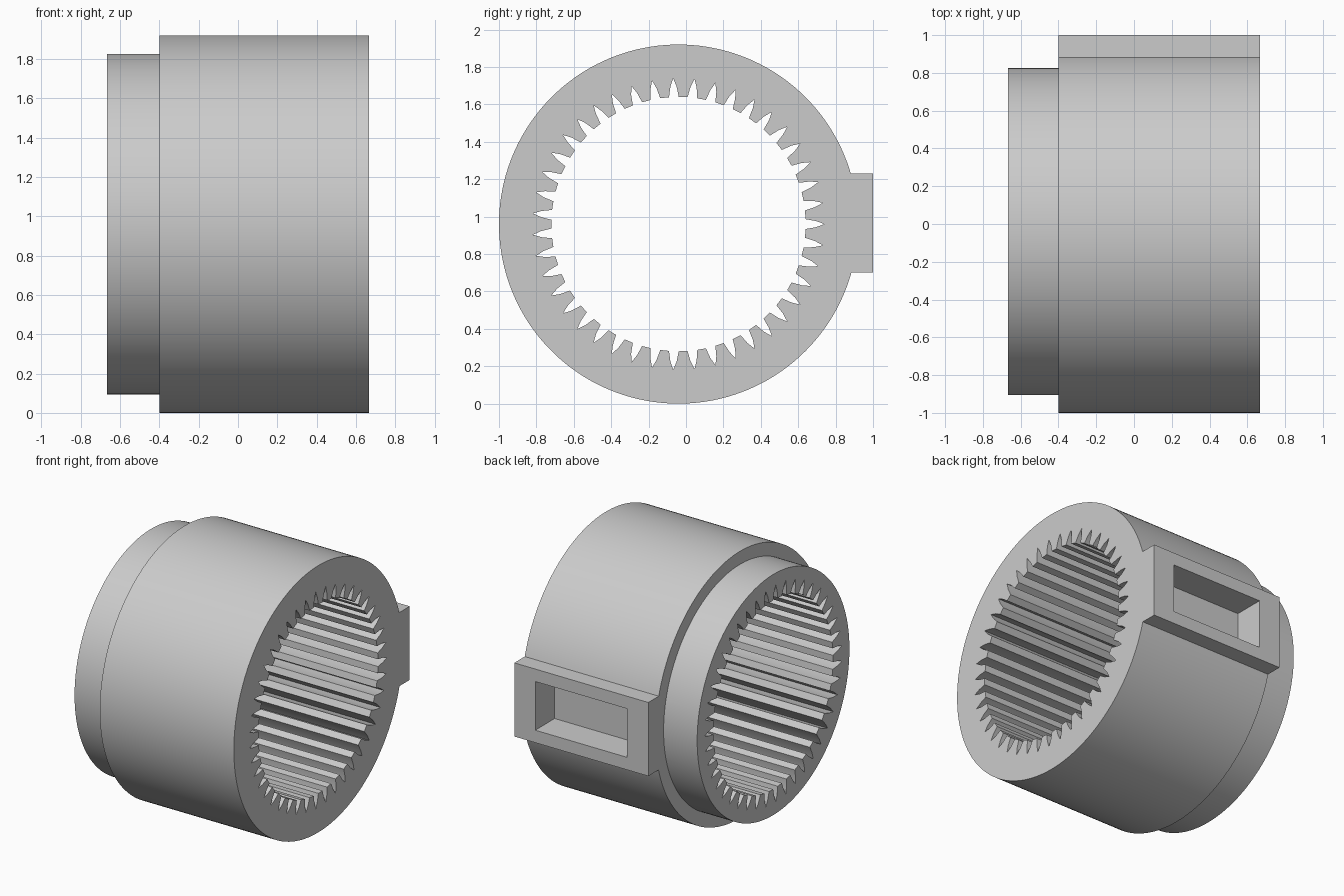
import bpy
import bmesh
from math import cos, sin, tau, radians

if "Cube" in bpy.data.objects:
    bpy.data.objects.remove(bpy.data.objects["Cube"], do_unlink=True)

AXIS_Y, AXIS_Z = -0.04, 0.96      # ring axis runs along x
X_COLLAR, X_STEP, X_END = -0.667, -0.40, 0.667
TEETH = 43

grey = bpy.data.materials.new("plain grey")
grey.use_nodes = True
colour = (0.6, 0.6, 0.6, 1)
grey.diffuse_color = colour
grey.node_tree.nodes["Principled BSDF"].inputs["Base Color"].default_value = colour


def polar(radius, angle):
    return (AXIS_Y + radius * cos(angle), AXIS_Z + radius * sin(angle))


def circle(radius, count=160):
    return [polar(radius, tau * i / count) for i in range(count)]


def rectangle(y0, y1, z0, z1):
    return [(y0, z0), (y1, z0), (y1, z1), (y0, z1)]


def prism(name, profile, x0, x1):
    """Extrude a closed (y, z) profile along x."""
    bm = bmesh.new()
    base = bm.faces.new([bm.verts.new((x0, y, z)) for y, z in profile])
    result = bmesh.ops.extrude_face_region(bm, geom=[base], use_keep_orig=True)
    moved = [v for v in result["geom"] if isinstance(v, bmesh.types.BMVert)]
    bmesh.ops.translate(bm, verts=moved, vec=(x1 - x0, 0, 0))
    bmesh.ops.recalc_face_normals(bm, faces=bm.faces)
    mesh = bpy.data.meshes.new(name)
    bm.to_mesh(mesh)
    bm.free()
    mesh.materials.append(grey)
    obj = bpy.data.objects.new(name, mesh)
    bpy.context.collection.objects.link(obj)
    return obj


def combine(target, other, operation):
    mod = target.modifiers.new(operation.lower(), "BOOLEAN")
    mod.operation = operation
    mod.solver = "EXACT"
    mod.object = other
    bpy.context.view_layer.objects.active = target
    bpy.ops.object.modifier_apply(modifier=mod.name)
    bpy.data.objects.remove(other, do_unlink=True)


# Main ring body, narrower collar and key block
body = prism("ring_gear", circle(0.96), X_STEP, X_END)
combine(body, prism("collar", circle(0.866), X_COLLAR, X_STEP + 0.1), "UNION")
combine(body, prism("key_block", rectangle(0.8, 1.0, 0.70, 1.23), X_STEP, X_END), "UNION")

# Toothed bore: pointed grooves with slightly bulging flanks, flat tooth tips
bore = []
for i in range(TEETH):
    middle = tau * i / TEETH
    for radius, offset in ((0.68, -2.2), (0.735, -1.3), (0.78, 0), (0.735, 1.3), (0.68, 2.2)):
        bore.append(polar(radius, middle + radians(offset)))
combine(body, prism("bore_cutter", bore, -0.8, 0.8), "DIFFERENCE")

# Rectangular pocket in the key block
pocket = prism("pocket_cutter", rectangle(0.78, 1.1, 0.79, 1.14), -0.23, 0.50)
combine(body, pocket, "DIFFERENCE")

# Smooth round walls with crisp edges
bpy.ops.object.select_all(action="DESELECT")
body.select_set(True)
bpy.context.view_layer.objects.active = body
bpy.ops.object.shade_smooth_by_angle(angle=radians(12))
